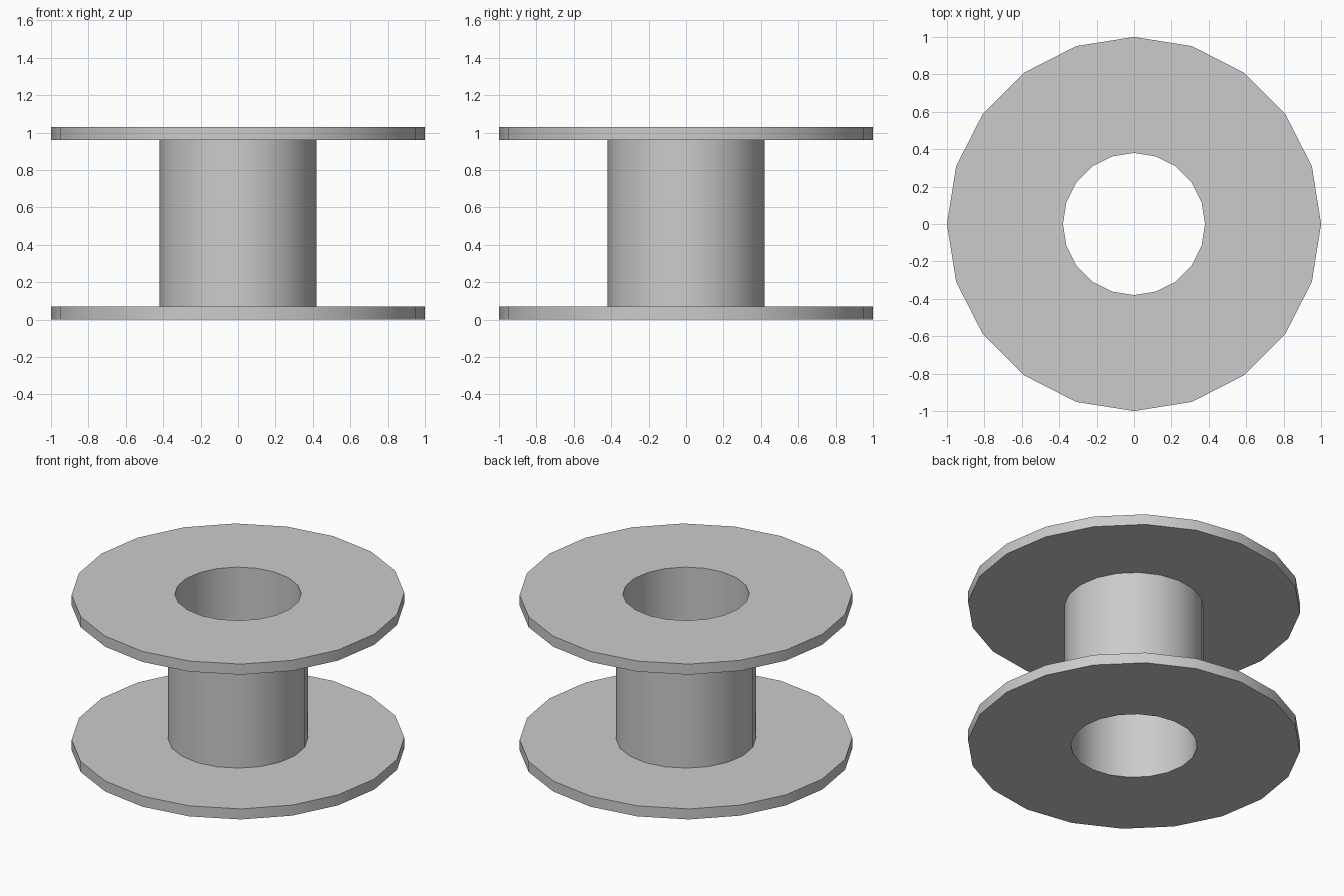
import bpy, bmesh, math
from mathutils import Vector

SIDES = 20
RIM, CORE, BORE = 1.0, 0.42, 0.38
HEIGHT, FLANGE = 1.03, 0.07

cube = bpy.data.objects.get("Cube")
if cube:
    bpy.data.objects.remove(cube, do_unlink=True)

# Plain grey for the whole spool
grey = bpy.data.materials.new("grey")
grey.use_nodes = True
grey.diffuse_color = (0.6, 0.6, 0.6, 1)
grey.node_tree.nodes["Principled BSDF"].inputs["Base Color"].default_value = grey.diffuse_color

# Closed cross-section: bore, lower flange, core, upper flange
low, high = FLANGE, HEIGHT - FLANGE
profile = [(BORE, 0), (RIM, 0), (RIM, low), (CORE, low),
           (CORE, high), (RIM, high), (RIM, HEIGHT), (BORE, HEIGHT)]

# Lathe the section round the z axis
bm = bmesh.new()
verts = [bm.verts.new((r, 0, z)) for r, z in profile]
edges = [bm.edges.new((v, verts[i - 1])) for i, v in enumerate(verts)]
bmesh.ops.spin(bm, geom=verts + edges, cent=Vector(), axis=Vector((0, 0, 1)),
               angle=math.tau, steps=SIDES, use_merge=False)
bmesh.ops.remove_doubles(bm, verts=bm.verts[:], dist=0.001)
bmesh.ops.recalc_face_normals(bm, faces=bm.faces[:])

mesh = bpy.data.meshes.new("spool")
bm.to_mesh(mesh)
bm.free()
mesh.materials.append(grey)
spool = bpy.data.objects.new("spool", mesh)
bpy.context.collection.objects.link(spool)

# Round walls smooth, rims sharp
bpy.ops.object.select_all(action='DESELECT')
spool.select_set(True)
bpy.context.view_layer.objects.active = spool
bpy.ops.object.shade_smooth_by_angle(angle=math.radians(30))
